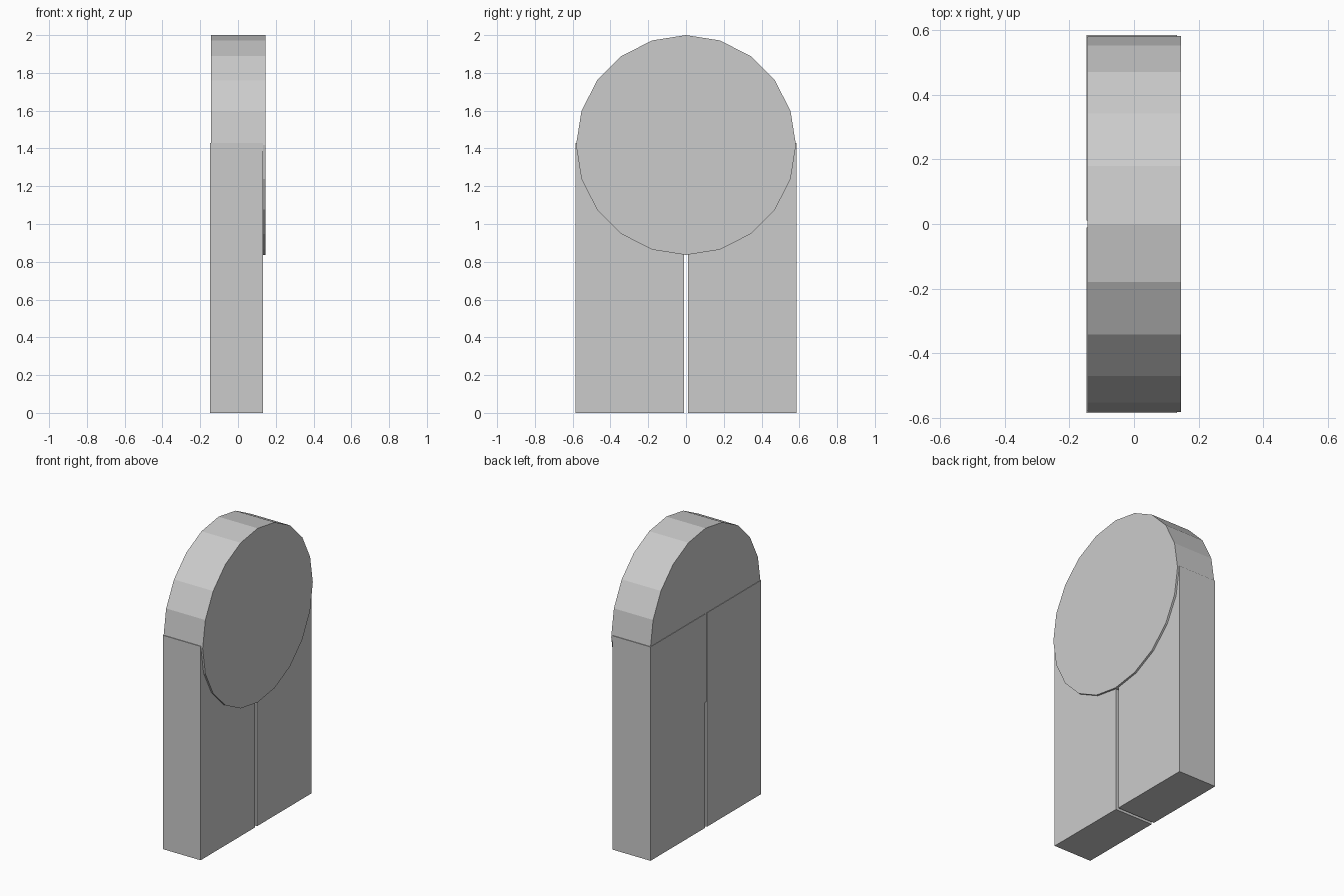
import bpy
import math
from mathutils import Matrix

if "Cube" in bpy.data.objects:
    bpy.data.objects.remove(bpy.data.objects["Cube"])


def box(name, lo, hi):
    size = [b - a for a, b in zip(lo, hi)]
    mid = [(a + b) / 2 for a, b in zip(lo, hi)]
    bpy.ops.mesh.primitive_cube_add(size=1)
    obj = bpy.context.object
    obj.name = name
    obj.data.transform(Matrix.Translation(mid) @ Matrix.Diagonal((*size, 1)))
    return obj


# Two upright slabs with a narrow slot between them
box("left_slab", (-0.147, -0.585, 0), (0.133, -0.011, 1.43))
box("right_slab", (-0.147, 0.011, 0), (0.133, 0.585, 1.43))

# Twenty-sided disc lying across x, a vertex pointing straight up
R, X0, X1 = 0.582, -0.144, 0.146
bpy.ops.mesh.primitive_cylinder_add(vertices=20, radius=R, depth=X1 - X0)
disc = bpy.context.object
disc.name = "round_head"
disc.data.transform(Matrix.Translation(((X0 + X1) / 2, 0, 2 - R))
                    @ Matrix.Rotation(math.pi / 2, 4, 'Y'))
